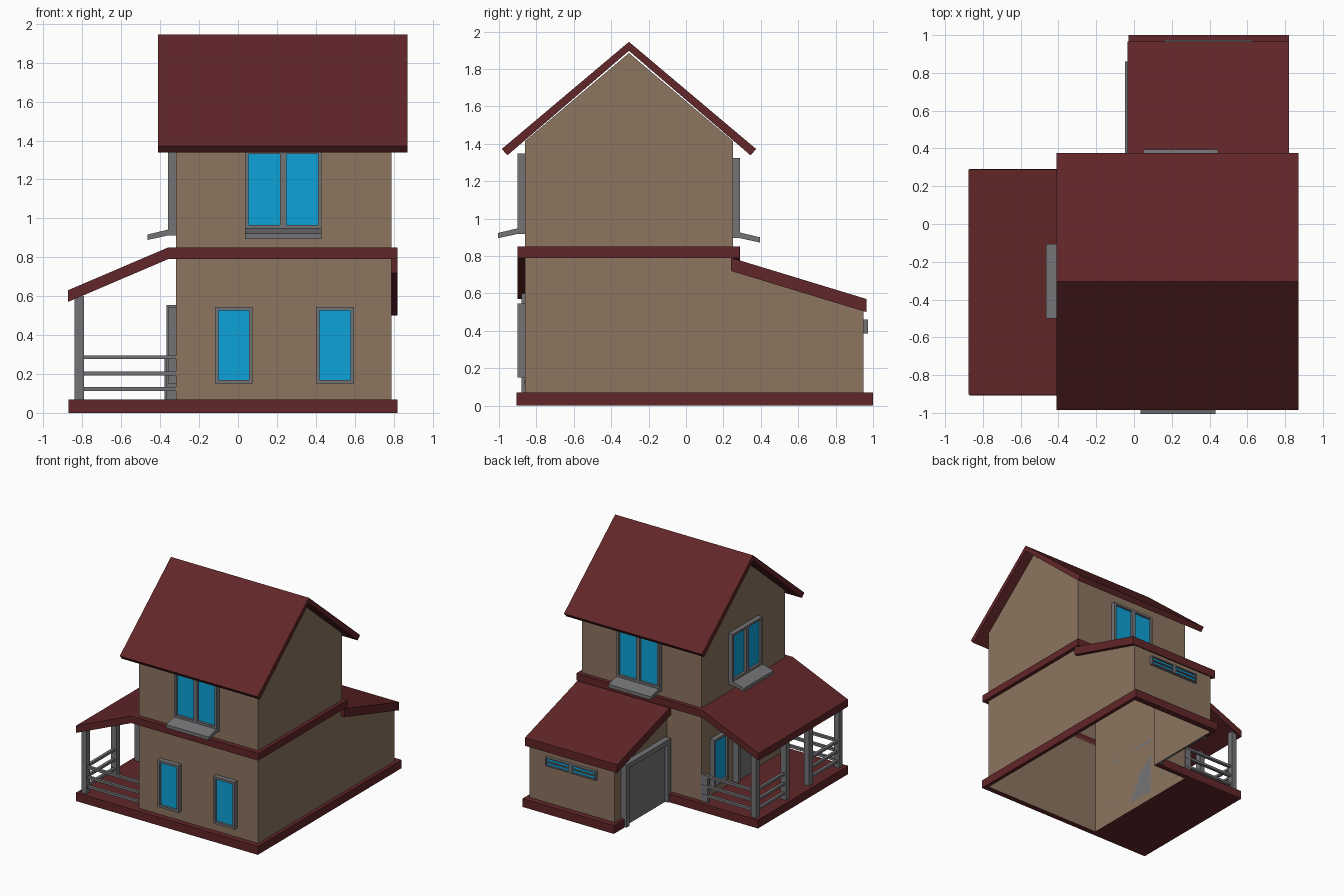
import bpy, bmesh, math
from mathutils import Matrix, Vector

if "Cube" in bpy.data.objects:
    bpy.data.objects.remove(bpy.data.objects["Cube"])


def material(name, rgb):
    m = bpy.data.materials.new(name)
    m.diffuse_color = (*rgb, 1)
    m.use_nodes = True
    m.node_tree.nodes["Principled BSDF"].inputs["Base Color"].default_value = m.diffuse_color
    return m


TAN = material("tan wall", (0.262, 0.178, 0.115))
RED = material("dark red", (0.119, 0.019, 0.021))
GREY = material("grey trim", (0.175, 0.175, 0.185))
BLUE = material("blue glass", (0.0044, 0.36, 0.69))


def finish(name, bm, mat):
    bmesh.ops.recalc_face_normals(bm, faces=bm.faces)
    me = bpy.data.meshes.new(name)
    bm.to_mesh(me)
    bm.free()
    me.materials.append(mat)
    ob = bpy.data.objects.new(name, me)
    bpy.context.collection.objects.link(ob)
    return ob


def boxes(name, items, mat, matrix=Matrix()):
    """Several boxes (x0, x1, y0, y1, z0, z1) in one object."""
    bm = bmesh.new()
    for x0, x1, y0, y1, z0, z1 in items:
        t = Matrix.Translation(((x0 + x1) / 2, (y0 + y1) / 2, (z0 + z1) / 2))
        s = Matrix.Diagonal((x1 - x0, y1 - y0, z1 - z0, 1))
        bmesh.ops.create_cube(bm, size=1, matrix=matrix @ t @ s)
    return finish(name, bm, mat)


def prism(name, profile, axis, a, b, mat, matrix=Matrix()):
    """Extrude a profile (y,z along x, or x,z along y) from a to b."""
    bm = bmesh.new()

    def co(p, t):
        return matrix @ Vector((t, p[0], p[1]) if axis == "x" else (p[0], t, p[1]))

    face = bm.faces.new([bm.verts.new(co(p, a)) for p in profile])
    new = bmesh.ops.extrude_face_region(bm, geom=[face])["geom"]
    step = co((0, 0), b) - co((0, 0), a)
    bmesh.ops.translate(bm, vec=step, verts=[v for v in new if isinstance(v, bmesh.types.BMVert)])
    return finish(name, bm, mat)


# Walls: gabled tower joined to the lean-to garage, open underneath
walls = prism("walls", [(-.86, 0), (.25, 0), (.25, 1.415), (-.305, 1.885), (-.86, 1.415)],
              "x", -.32, .79, TAN)
garage = prism("garage_helper", [(.2, 0), (.95, 0), (.95, .515), (.2, .745)], "x", 0, .7899, TAN)
mod = walls.modifiers.new("join", "BOOLEAN")
mod.operation = "UNION"
mod.solver = "EXACT"
mod.object = garage
bpy.context.view_layer.objects.active = walls
bpy.ops.object.modifier_apply(modifier="join")
bpy.data.objects.remove(garage)
bm = bmesh.new()
bm.from_mesh(walls.data)
bmesh.ops.delete(bm, geom=[f for f in bm.faces if f.calc_center_median().z < .001], context="FACES")
bm.to_mesh(walls.data)
bm.free()

# Roofs
prism("main_roof", [(-.985, 1.372), (-.305, 1.945), (.375, 1.372), (.345, 1.338),
                    (-.305, 1.897), (-.955, 1.338)], "x", -.41, .872, RED)
prism("porch_roof", [(-.36, .85), (-.875, .63), (-.875, .57), (-.36, .79), (-.32, .79), (-.32, .85)],
      "y", -.902, .288, RED)
prism("garage_roof", [(.24, .72), (.24, .79), (.285, .777), (.965, .57), (.965, .5)],
      "x", -.035, .82, RED)
boxes("middle_band", [(-.33, .82, -.902, -.86, .79, .85), (-.33, .82, .25, .285, .79, .85),
                      (.79, .82, -.88, .27, .79, .85)], RED)

# Base trim and porch deck
boxes("base_trim", [(-.33, .82, -.907, -.86, 0, .07), (.79, .82, -.88, .98, 0, .07),
                    (-.03, .82, .95, 1, 0, .07), (-.03, 0, .86, .98, 0, .07),
                    (-.33, 0, .25, .29, 0, .07)], RED)
boxes("porch_deck", [(-.872, -.32, -.907, .29, 0, .07)], RED)


# Wall-mounted parts: local x along the wall, local -y outward
def on_wall(x, y, degrees):
    return Matrix.Translation((x, y, 0)) @ Matrix.Rotation(math.radians(degrees), 4, "Z")


def window(name, m, w, z0, z1, columns=1, rows=1, depth=.04, edge=.018, bar=.034, sill=False):
    h = w / 2
    frame = [(-h, -h + edge, -depth, 0, z0, z1), (h - edge, h, -depth, 0, z0, z1),
             (-h, h, -depth, 0, z0, z0 + edge), (-h, h, -depth, 0, z1 - edge, z1)]
    for i in range(1, columns):
        c = -h + w * i / columns
        frame.append((c - bar / 2, c + bar / 2, -depth, 0, z0, z1))
    for i in range(1, rows):
        c = z0 + (z1 - z0) * i / rows
        frame.append((-h, h, -depth, 0, c - edge / 2, c + edge / 2))
    boxes(name + "_frame", frame, GREY, m)
    g = depth * .5
    boxes(name + "_glass", [(-h + .005, h - .005, -g, -g + .008, z0 + .005, z1 - .005)], BLUE, m)
    if sill:
        prism(name + "_sill", [(0, z0), (-.04, z0), (-.145, z0 - .025), (-.145, z0 - .053),
                               (-.04, z0 - .03), (0, z0 - .03)], "x", -h, h, GREY, m)


for i, x in enumerate((-.022, .498)):
    window(f"front_window_{i}", on_wall(x, -.86, 0), .195, .15, .545)
for i, y in enumerate((-.65, .04)):
    window(f"porch_window_{i}", on_wall(-.32, y, -90), .195, .15, .545)
window("upper_front_window", on_wall(.233, -.86, 0), .395, .948, 1.348, 2, sill=True)
window("upper_back_window", on_wall(.247, .25, 180), .395, .925, 1.325, 2, sill=True)
window("upper_left_window", on_wall(-.32, -.303, -90), .395, .942, 1.342, 2, sill=True)
window("garage_window", on_wall(.395, .95, 180), .47, .385, .46, 2, 2, depth=.024, edge=.01, bar=.03)


# Doors
def door(name, m, w, z0, z1, edge):
    h = w / 2
    boxes(name, [(-h, -h + edge, -.048, 0, z0, z1), (h - edge, h, -.048, 0, z0, z1),
                 (-h, h, -.048, 0, z1 - edge, z1), (-h, h, -.022, 0, z0, z1)], GREY, m)


door("porch_door", on_wall(-.32, -.305, -90), .27, .07, .555, .03)
door("garage_door", on_wall(0, .565, -90), .59, .004, .53, .04)

# Porch posts and rails
post_y = (-.855, -.46, -.15, .245)
boxes("porch_posts", [(-.84, -.792, y - .024, y + .024, .07, .6) for y in post_y], GREY)
rails = []
for z in (.113, .192, .276):
    for y in (post_y[0], post_y[3]):
        rails.append((-.815, -.32, y - .012, y + .012, z, z + .02))
    for a, b in ((0, 1), (2, 3)):
        rails.append((-.828, -.804, post_y[a], post_y[b], z, z + .02))
boxes("porch_rails", rails, GREY)
boxes("rail_ends", [(-.378, -.32, y - .015, y + .015, .07, .29) for y in (post_y[0] + .005, post_y[3] - .005)
                    if y > 0], GREY)
